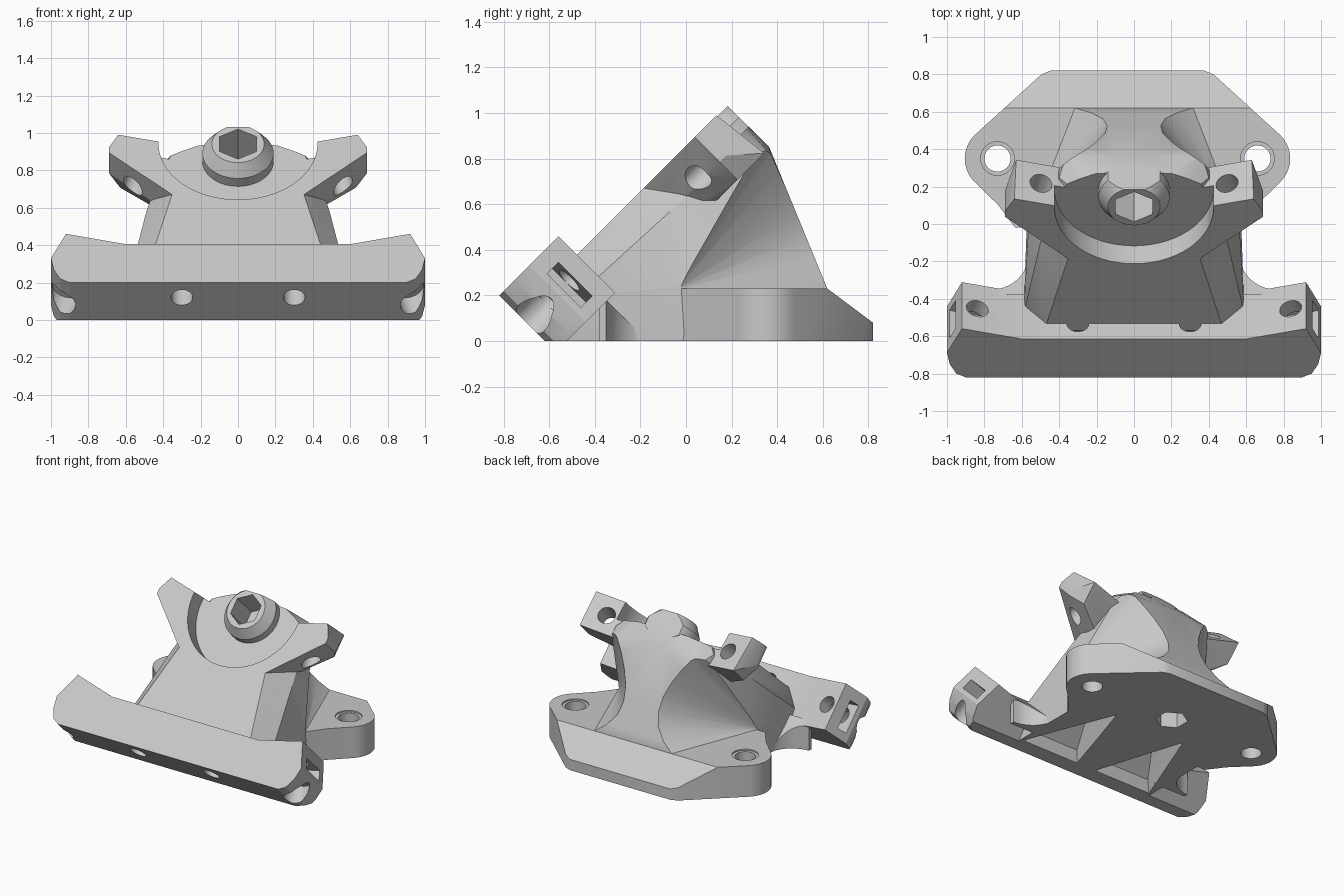
import bpy, bmesh, math
from mathutils import Vector, Matrix

cube = bpy.data.objects.get("Cube")
if cube:
    bpy.data.objects.remove(cube, do_unlink=True)

C = math.sqrt(0.5)
grey = bpy.data.materials.new("light grey")
grey.use_nodes = True
grey.diffuse_color = (0.58, 0.58, 0.58, 1)
grey.node_tree.nodes["Principled BSDF"].inputs["Base Color"].default_value = (0.58, 0.58, 0.58, 1)


def tilt(x, u, n):
    """Frame of the 45 degree face: u runs up the slope, n points out of it."""
    return Vector((x, C * (u - n), C * (u + n)))


def flat(x, y, z):
    return Vector((x, y, z))


def finish(bm, name):
    bmesh.ops.recalc_face_normals(bm, faces=bm.faces)
    mesh = bpy.data.meshes.new(name)
    bm.to_mesh(mesh)
    bm.free()
    mesh.materials.append(grey)
    ob = bpy.data.objects.new(name, mesh)
    bpy.context.collection.objects.link(ob)
    return ob


def prism(name, pts, lo, hi, frame=flat):
    bm = bmesh.new()
    face = bm.faces.new([bm.verts.new(frame(a, b, lo)) for a, b in pts])
    top = bmesh.ops.extrude_face_region(bm, geom=[face])["geom"]
    bmesh.ops.translate(bm, vec=frame(0, 0, hi) - frame(0, 0, lo),
                        verts=[g for g in top if isinstance(g, bmesh.types.BMVert)])
    return finish(bm, name)


def hull(name, pts):
    bm = bmesh.new()
    for p in pts:
        bm.verts.new(p)
    out = bmesh.ops.convex_hull(bm, input=bm.verts)
    bmesh.ops.delete(bm, geom=list(set(out["geom_interior"])), context="VERTS")
    bmesh.ops.dissolve_limit(bm, angle_limit=0.02, verts=bm.verts, edges=bm.edges)
    return finish(bm, name)


def both(pts):
    return [Vector((s * p.x, p.y, p.z)) for p in pts for s in (1, -1)]


def circle(x, y, r, count=48):
    return [(x + r * math.sin(2 * math.pi * i / count),
             y + r * math.cos(2 * math.pi * i / count)) for i in range(count)]


def rod(a, b, r):
    bm = bmesh.new()
    axis = b - a
    mat = Matrix.Translation((a + b) / 2) @ axis.to_track_quat("Z", "Y").to_matrix().to_4x4()
    bmesh.ops.create_cone(bm, cap_ends=True, segments=32, radius1=r, radius2=r,
                          depth=axis.length, matrix=mat)
    return finish(bm, "cutter")


def trim(ob, point, normal):
    """Remove everything on the side the normal points to and cap the opening."""
    bm = bmesh.new()
    bm.from_mesh(ob.data)
    cut = bmesh.ops.bisect_plane(bm, geom=bm.verts[:] + bm.edges[:] + bm.faces[:],
                                 plane_co=point, plane_no=normal, clear_outer=True)
    edges = [g for g in cut["geom_cut"] if isinstance(g, bmesh.types.BMEdge)]
    bmesh.ops.contextual_create(bm, geom=edges)
    bmesh.ops.recalc_face_normals(bm, faces=bm.faces)
    bm.to_mesh(ob.data)
    bm.free()


def carve(cutter, *targets):
    cutter.hide_render = True
    for ob in targets:
        mod = ob.modifiers.new("cut", "BOOLEAN")
        mod.operation, mod.solver, mod.object = "DIFFERENCE", "EXACT", cutter
        bpy.context.view_layer.objects.active = ob
        bpy.ops.object.modifier_apply(modifier=mod.name)
    bpy.data.objects.remove(cutter, do_unlink=True)


# Wedge body with the sloping front, bevelled sides and a ridged top
body = hull("wedge_body", both([
    tilt(0.48, -0.2, 0.605), tilt(0.355, 0.343, 0.605), tilt(0.25, 0.78, 0.605),
    tilt(0.59, -0.2, 0.477), tilt(0.49, 0.37, 0.45), tilt(0.4, 0.77, 0.42),
    tilt(0.08, 0.86, 0.605), tilt(0.08, 0.86, 0.345),
    flat(0.36, 0.375, 0.81), flat(0.57, -0.58, 0), flat(0.57, 0.1, 0),
    flat(0.56, 0.05, 0.25), flat(0.5, 0.64, 0), flat(0.5, 0.62, 0.23)]))

# Clamp arms at the upper corners
arm_outline = [(0.2, 0.2), (0.355, 0.343), (0.69, 0.66), (0.69, 0.7),
               (0.64, 0.795), (0.4, 0.738), (0.2, 0.69)]
arms = []
for side, label in ((1, "left"), (-1, "right")):
    pts = [tilt(side * x, u, n) for x, u in arm_outline for n in (0.605, 0.45)]
    pts += [tilt(side * min(x, 0.63), max(u, 0.45) + 0.03 * (u > 0.7), 0.34) for x, u in arm_outline]
    arms.append(hull(label + "_arm", pts))

# Lower bar lying across the foot of the slope
half = [(0.6, -0.148), (0.92, -0.07), (1, -0.254), (0.985, -0.34), (0.95, -0.41), (0.9, -0.438)]
bar = prism("lower_bar", half + [(-x, u) for x, u in reversed(half)], 0.37, 0.721, tilt)
trim(bar, (0, 0, 0), (0, 0, -1))

# Mounting plate with rounded ears, sloping down at the back
MID = -0.035
ear = [(0.695 + 0.175 * math.cos(a), 0.35 + 0.175 * math.sin(a))
       for a in [math.radians(45 - 9 * i) for i in range(11)]]
side_pts = [(0.41, 0.82), (0.46, 0.8)] + ear + [(0.69, 0.1), (0.6, -0.02)]
plate = prism("mounting_plate", [(MID + x, y) for x, y in side_pts]
              + [(MID - x, y) for x, y in reversed(side_pts)], 0, 0.23)
trim(plate, (0, 0.62, 0.23), (0, 0.15, 0.2))

# Curved webs between the bar and the body
for side, label in ((1, "left"), (-1, "right")):
    arc = [(0.76 - 0.2 * math.sin(a), -0.15 - 0.2 * math.cos(a))
           for a in [math.radians(9 * i) for i in range(11)]]
    web = prism(label + "_web", [(side * x, y) for x, y in arc + [(0.5, -0.15), (0.5, -0.38), (0.76, -0.38)]],
                0, 0.25)
    trim(web, tilt(0, -0.12, 0.3), tilt(0, 1, 0))

# Round seat recess and the socketed boss in its middle
SEAT = 0.73
carve(prism("cutter", circle(0, SEAT, 0.425, 96), 0.47, 0.8, tilt), body, *arms)
boss = hull("boss", [tilt(x, u, n) for r, n in ((0.13, 0.4), (0.19, 0.46), (0.19, 0.53), (0.14, 0.6))
                     for x, u in circle(0, SEAT, r)])
trim(boss, tilt(0, 0.859, 0.5), tilt(0, 1, 0))
carve(prism("cutter", circle(0, SEAT, 0.113, 6), 0.37, 0.8, tilt), body, boss)

# Rim of each flank scoop where it leaves the back slope
rim = [(0.8, 0.63, 0.225), (0.32, 0.63, 0.225), (0.23, 0.6, 0.29), (0.165, 0.565, 0.37),
       (0.14, 0.53, 0.46), (0.15, 0.49, 0.56), (0.19, 0.45, 0.66), (0.25, 0.4, 0.74),
       (0.33, 0.34, 0.8), (0.42, 0.29, 0.82)]

for side in (1, -1):
    # Conical scoops narrowing forward along the flanks
    apex = Vector((0.58, -0.04, 0.225))
    cone = [apex] + [apex + (Vector(p) - apex) * 1.25 for p in rim]
    cone += [flat(1.3, y, z) for y, z in ((-0.04, 0.225), (0.8, 0.225), (0.37, 0.97))]
    carve(hull("cutter", [flat(side * p.x, p.y, p.z) for p in cone]), body)

    # Triangular pockets underneath
    carve(hull("cutter", [flat(side * x, y, z) for x, y, z in (
        (0.08, -0.5, -0.1), (0.56, -0.5, -0.1), (0.29, 0.18, -0.1),
        (0.08, -0.5, 0.1), (0.54, -0.5, 0.1), (0.29, 0.15, 0.1),
        (0.15, -0.3, 0.28), (0.42, -0.3, 0.28))]), body, bar, plate)

    # Screw holes in the plate, with a shallow chamfer ring
    x = MID + side * 0.695
    carve(prism("cutter", circle(x, 0.35, 0.07), -0.1, 0.5), plate)
    carve(prism("cutter", circle(x, 0.35, 0.09), 0.22, 0.5), plate)

    # Clamp holes through the arms and the bar, wider at the bar's lower mouth
    arm = arms[0] if side == 1 else arms[1]
    carve(rod(tilt(side * 0.45, 0.95, 0.47), tilt(side * 0.6, 0.4, 0.47), 0.06), arm)
    carve(rod(tilt(side * 0.8, 0.05, 0.55), tilt(side * 0.96, -0.55, 0.55), 0.06), bar)
    carve(rod(tilt(side * 0.915, -0.3, 0.55), tilt(side * 0.98, -0.55, 0.55), 0.08), bar)
    carve(rod(tilt(side * 0.3, -0.6, 0.608), tilt(side * 0.3, -0.1, 0.608), 0.058), bar)

    # Nut slot in the end of the bar
    carve(prism("cutter", [(side * 0.8, -0.27), (side * 1.1, -0.195),
                           (side * 1.1, -0.115), (side * 0.8, -0.19)], 0.43, 0.64, tilt), bar)

# Blind hexagonal socket in the underside
carve(prism("cutter", circle(MID, 0.35, 0.11, 6), -0.1, 0.15), plate, body)

# Smooth the round walls and keep the edges crisp
bpy.ops.object.select_all(action="DESELECT")
for ob in bpy.context.collection.objects:
    if ob.type == "MESH" and ob.data.materials and ob.data.materials[0] == grey:
        ob.select_set(True)
        bpy.context.view_layer.objects.active = ob
bpy.ops.object.shade_smooth_by_angle(angle=math.radians(28))
